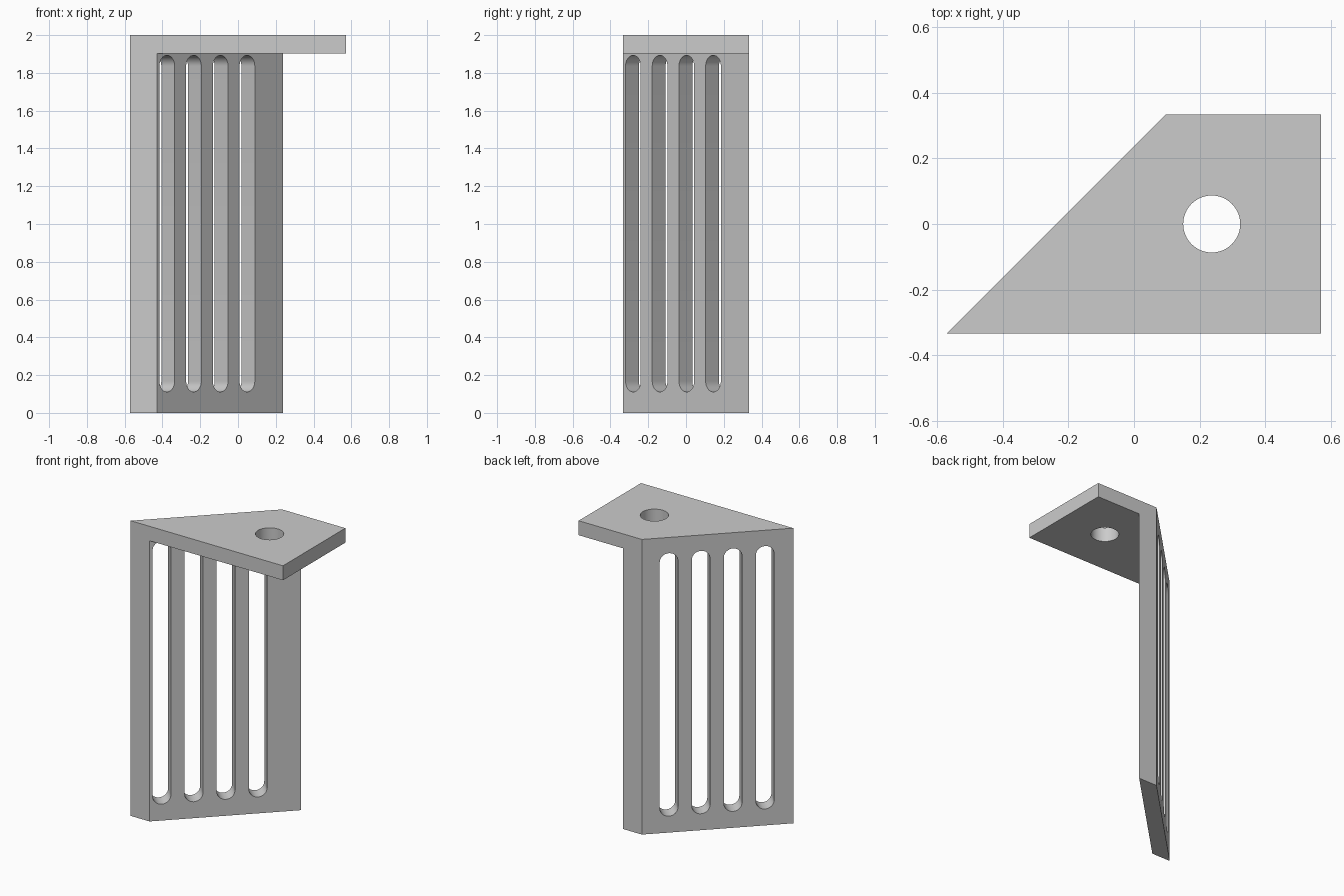
import bpy
import bmesh
from math import cos, sin, pi, radians
from mathutils import Vector

if "Cube" in bpy.data.objects:
    bpy.data.objects.remove(bpy.data.objects["Cube"], do_unlink=True)

HALF_X, HALF_Y = 0.571, 0.334
HEIGHT, PLATE_Z = 2.0, 1.902
WALL_RUN = 0.1414              # wall width measured along x
SLOT_R, SLOT_LOW, SLOT_HIGH = 0.057, 0.168, 1.836
HOLE_R, HOLE_X = 0.087, 0.237

UP = Vector((0, 0, 1))
ALONG = Vector((1, 1, 0)).normalized()       # direction the wall runs
OUT = Vector((1, -1, 0)).normalized()        # wall front normal
THICK = WALL_RUN * OUT.x

# Plan corners: wall back, wall front and plate end, each front then rear
back = [Vector((-HALF_X, -HALF_Y, 0)), Vector((-HALF_X + 2 * HALF_Y, HALF_Y, 0))]
front = [p + Vector((WALL_RUN, 0, 0)) for p in back]
end = [Vector((HALF_X, -HALF_Y, 0)), Vector((HALF_X, HALF_Y, 0))]

bm = bmesh.new()


def at(point, z):
    return point + UP * z


def polygon(points):
    bm.faces.new([bm.verts.new(p) for p in points])


def pierced_face(outline, holes, normal):
    """Fill an outline, leaving the hole loops open."""
    edges = []
    for loop in [outline] + holes:
        verts = [bm.verts.new(p) for p in loop]
        edges += [bm.edges.new((verts[i - 1], verts[i])) for i in range(len(verts))]
    bmesh.ops.triangle_fill(bm, edges=edges, use_beauty=True, normal=normal)


def lining(loop_a, loop_b):
    """Side walls of an opening between two matching loops."""
    for i in range(len(loop_a)):
        polygon((loop_a[i - 1], loop_a[i], loop_b[i], loop_b[i - 1]))


def arc(height, radius, start, sweep, steps):
    angles = [start + sweep * i / steps for i in range(steps + 1)]
    return [(radius * cos(a), height + radius * sin(a)) for a in angles]


# Four rounded slots square to the wall
slot = arc(SLOT_HIGH, SLOT_R, 0, pi, 16) + arc(SLOT_LOW, SLOT_R, pi, pi, 16)
slots_front, slots_back = [], []
for i in range(4):
    y = -0.28 + 0.1414 * i
    centre = front[0] + Vector((1, 1, 0)) * (y + HALF_Y)
    loop = [centre + ALONG * a + UP * z for a, z in slot]
    slots_front.append(loop)
    slots_back.append([p - OUT * THICK for p in loop])
    lining(slots_front[i], slots_back[i])

# Round hole through the plate
circle = [Vector((HOLE_X + a, b, 0)) for a, b in arc(0, HOLE_R, 0, 2 * pi, 48)[:-1]]
hole_low = [at(p, PLATE_Z) for p in circle]
hole_high = [at(p, HEIGHT) for p in circle]
lining(hole_low, hole_high)

# Wall faces with the slots, plate faces with the hole
pierced_face([back[0], back[1], at(back[1], HEIGHT), at(back[0], HEIGHT)],
             slots_back, -OUT)
pierced_face([front[0], front[1], at(front[1], PLATE_Z), at(front[0], PLATE_Z)],
             slots_front, OUT)
pierced_face([at(p, HEIGHT) for p in (back[0], end[0], end[1], back[1])],
             [hole_high], UP)
pierced_face([at(p, PLATE_Z) for p in (front[0], end[0], end[1], front[1])],
             [hole_low], -UP)

# Foot, plate end and the two L-shaped sides
polygon((back[0], front[0], front[1], back[1]))
polygon([at(end[0], PLATE_Z), at(end[1], PLATE_Z), at(end[1], HEIGHT), at(end[0], HEIGHT)])
for b, f, e in zip(back, front, end):
    polygon((b, f, at(f, PLATE_Z), at(e, PLATE_Z), at(e, HEIGHT), at(b, HEIGHT)))

bmesh.ops.remove_doubles(bm, verts=bm.verts[:], dist=0.0001)
bmesh.ops.recalc_face_normals(bm, faces=bm.faces[:])
mesh = bpy.data.meshes.new("slotted_bracket")
bm.to_mesh(mesh)
bm.free()
bracket = bpy.data.objects.new("slotted_bracket", mesh)
bpy.context.collection.objects.link(bracket)

bpy.ops.object.select_all(action='DESELECT')
bpy.context.view_layer.objects.active = bracket
bracket.select_set(True)
bpy.ops.object.shade_smooth_by_angle(angle=radians(30))

# Plain grey finish
grey = bpy.data.materials.new("plain_grey")
grey.use_nodes = True
colour = (0.6, 0.6, 0.6, 1)
grey.diffuse_color = colour
grey.node_tree.nodes["Principled BSDF"].inputs["Base Color"].default_value = colour
mesh.materials.append(grey)
